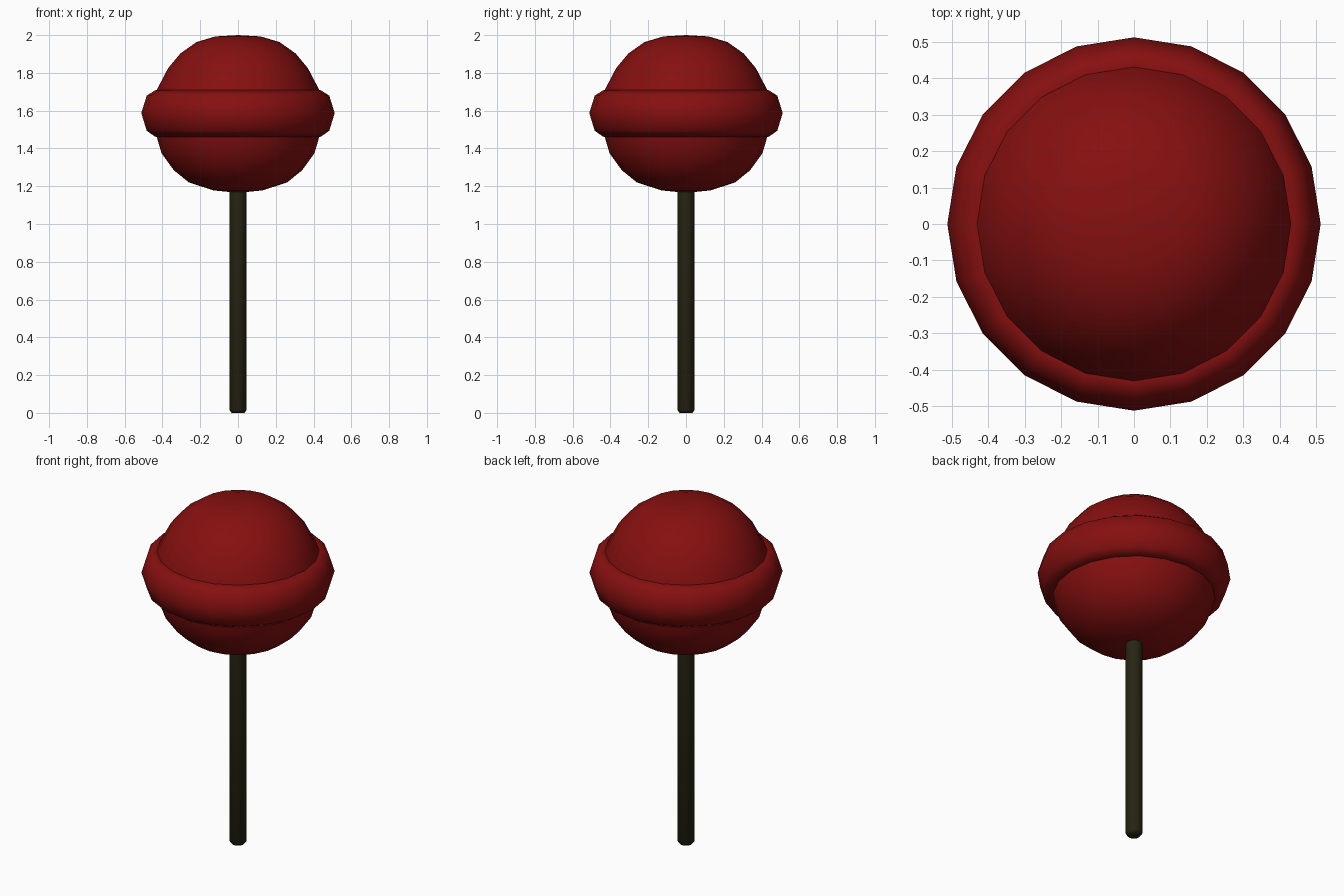
import bpy
import bmesh
from math import radians, tau
from mathutils import Matrix

cube = bpy.data.objects.get("Cube")
if cube:
    bpy.data.objects.remove(cube)


def make_material(name, colour):
    mat = bpy.data.materials.new(name)
    mat.use_nodes = True
    mat.diffuse_color = (*colour, 1)
    mat.node_tree.nodes["Principled BSDF"].inputs["Base Color"].default_value = (*colour, 1)
    return mat


def lathe(name, profile, sides, mat, closed=False, angle=60):
    """Spin a (radius, height) profile around the z axis."""
    bm = bmesh.new()
    verts = [bm.verts.new((r, 0, z)) for r, z in profile]
    pairs = list(zip(verts, verts[1:]))
    if closed:
        pairs.append((verts[-1], verts[0]))
    edges = [bm.edges.new(pair) for pair in pairs]
    bmesh.ops.spin(bm, geom=verts + edges, cent=(0, 0, 0), axis=(0, 0, 1),
                   angle=tau, steps=sides, use_merge=True)
    bmesh.ops.remove_doubles(bm, verts=bm.verts, dist=0.0005)
    bmesh.ops.recalc_face_normals(bm, faces=bm.faces)
    mesh = bpy.data.meshes.new(name)
    bm.to_mesh(mesh)
    bm.free()
    mesh.materials.append(mat)
    obj = bpy.data.objects.new(name, mesh)
    bpy.context.collection.objects.link(obj)
    bpy.ops.object.select_all(action="DESELECT")
    obj.select_set(True)
    bpy.context.view_layer.objects.active = obj
    bpy.ops.object.shade_smooth_by_angle(angle=radians(angle))
    return obj


red = make_material("candy_red", (0.24, 0.005, 0.005))
olive = make_material("dark_olive", (0.02, 0.018, 0.006))

# Candy ball, slightly flattened at the poles
lathe("candy_ball", [(0, 2), (0.12, 1.993), (0.22, 1.963), (0.305, 1.903),
                     (0.37, 1.825), (0.43, 1.71), (0.45, 1.585), (0.43, 1.46),
                     (0.405, 1.375), (0.34, 1.285), (0.26, 1.22),
                     (0.13, 1.178), (0, 1.165)], 20, red)

# Rounded band around the middle
lathe("candy_band", [(0.38, 1.68), (0.435, 1.71), (0.483, 1.68), (0.512, 1.587),
                     (0.483, 1.493), (0.435, 1.46), (0.38, 1.493)],
      20, red, closed=True, angle=80)

# Stick with a bevelled foot
lathe("stick", [(0, 0), (0.034, 0), (0.045, 0.015), (0.045, 1.22), (0, 1.22)],
      16, olive)
